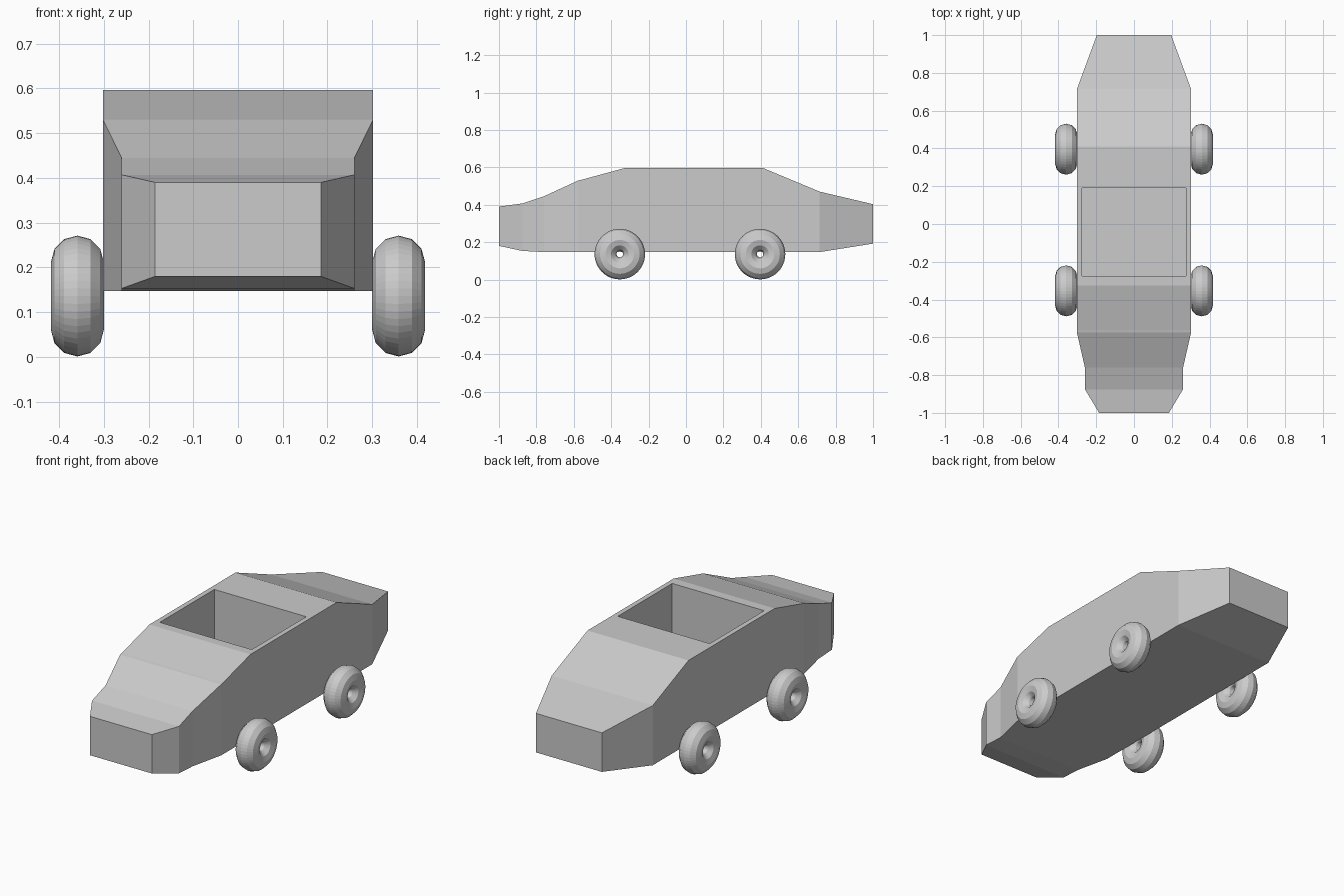
import bpy
import bmesh
import math

cube = bpy.data.objects.get("Cube")
if cube:
    bpy.data.objects.remove(cube, do_unlink=True)

# Single plain grey paint
grey = bpy.data.materials.new("plain_grey")
grey.use_nodes = True
colour = (0.6, 0.6, 0.6, 1)
grey.diffuse_color = colour
grey.node_tree.nodes["Principled BSDF"].inputs["Base Color"].default_value = colour

# Body cross-sections, nose to tail: y, half width, bottom, top
sections = [
    (-1.0, 0.185, 0.18, 0.39),
    (-0.875, 0.26, 0.153, 0.407),
    (-0.76, 0.26, 0.147, 0.445),
    (-0.575, 0.302, 0.147, 0.53),
    (-0.56, 0.302, 0.147, 0.533),
    (-0.325, 0.302, 0.147, 0.597),
    (0.41, 0.302, 0.147, 0.597),
    (0.715, 0.302, 0.147, 0.47),
    (1.0, 0.197, 0.192, 0.403),
]
ROOF = 5          # section where the flat roof starts
PIT_X, PIT_FRONT, PIT_BACK, PIT_FLOOR = 0.275, -0.275, 0.19, 0.19


def build_body():
    bm = bmesh.new()
    rings = [[bm.verts.new(p) for p in
              ((-w, y, lo), (w, y, lo), (w, y, hi), (-w, y, hi))]
             for y, w, lo, hi in sections]
    roof = None
    for i, (a, b) in enumerate(zip(rings, rings[1:])):
        for k in range(4):
            n = (k + 1) % 4
            face = bm.faces.new((a[k], a[n], b[n], b[k]))
            if i == ROOF and k == 2:
                roof = face
    bm.faces.new(rings[0][::-1])
    bm.faces.new(rings[-1])
    bmesh.ops.recalc_face_normals(bm, faces=bm.faces)

    # Cabin opening: inset the roof, fit the rim, then sink the floor
    bmesh.ops.inset_individual(bm, faces=[roof], thickness=0.03)
    for v in roof.verts:
        v.co.x = math.copysign(PIT_X, v.co.x)
        v.co.y = PIT_FRONT if v.co.y < 0 else PIT_BACK
    bmesh.ops.inset_individual(bm, faces=[roof], thickness=0.01)
    for v in roof.verts:
        v.co.x = math.copysign(PIT_X, v.co.x)
        v.co.y = PIT_FRONT if v.co.y < 0 else PIT_BACK
        v.co.z = PIT_FLOOR

    mesh = bpy.data.meshes.new("car_body")
    bm.to_mesh(mesh)
    bm.free()
    body = bpy.data.objects.new("car_body", mesh)
    bpy.context.collection.objects.link(body)
    mesh.materials.append(grey)


def build_wheel(name, x, y):
    bpy.ops.mesh.primitive_torus_add(
        major_segments=48, minor_segments=12, major_radius=0.076,
        minor_radius=0.059, location=(x, y, 0.136),
        rotation=(0, math.pi / 2, 0))
    wheel = bpy.context.object
    wheel.name = name
    wheel.data.materials.append(grey)


build_body()

# Four ring-shaped wheels
for side, sx in (("left", 1), ("right", -1)):
    for end, y in (("front", -0.354), ("rear", 0.396)):
        build_wheel(f"{end}_{side}_wheel", sx * 0.359, y)
